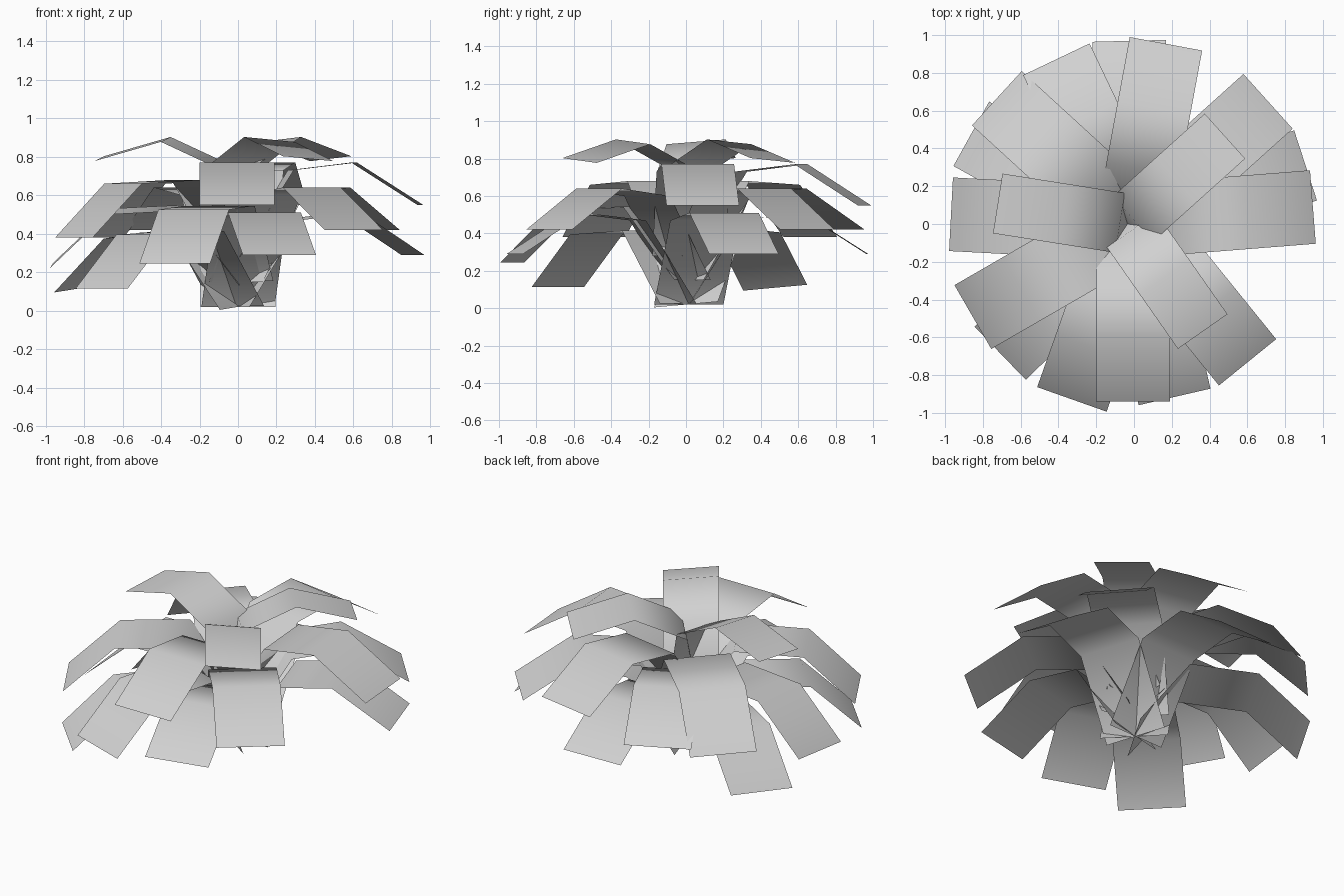
import bpy
import bmesh
from math import radians, sin, cos

cube = bpy.data.objects.get("Cube")
if cube:
    bpy.data.objects.remove(cube, do_unlink=True)

# Single leaf colour
grey = bpy.data.materials.new("pale_grey")
grey.use_nodes = True
colour = (0.64, 0.64, 0.64, 1)
grey.diffuse_color = colour
grey.node_tree.nodes["Principled BSDF"].inputs["Base Color"].default_value = colour


def leaf(name, azimuth, profile, width, lift, centre, roll):
    """Folded strip: (radius, height) profile swept sideways, turned to azimuth."""
    a = radians(azimuth)
    bm = bmesh.new()
    rows = []
    for r, z in profile:
        rows.append([bm.verts.new((centre[0] + r * cos(a) - s * sin(a),
                                   centre[1] + r * sin(a) + s * cos(a),
                                   z + lift - s * roll)) for s in (-width / 2, width / 2)])
    for p, q in zip(rows, rows[1:]):
        bm.faces.new((p[0], q[0], q[1], p[1]))
    mesh = bpy.data.meshes.new(name)
    bm.to_mesh(mesh)
    bm.free()
    mesh.materials.append(grey)
    mesh.shade_smooth()
    bpy.context.collection.objects.link(bpy.data.objects.new(name, mesh))


# Leaf shapes from base to tip
crown = [(-0.03, 0.36), (0.04, 0.75), (0.345, 0.89), (0.695, 0.79)]
upright = [(0.0, 0.02), (0.28, 0.47), (0.61, 0.51), (0.955, 0.29)]
drooping = [(0.0, 0.02), (0.29, 0.41), (0.69, 0.39), (0.985, 0.11)]

# Tiers: name, shape, width, lift, centre, sideways roll, leaf directions
tiers = [
    ("crown_leaf", crown, 0.32, 0, (-0.035, 0), 0.08, (171, 42, -55)),
    ("upper_leaf", upright, 0.39, 0.26, (-0.005, 0.015), 0, (-90, 4.5, 79.5)),
    ("middle_leaf", upright, 0.39, 0.13, (0, 0.01), 0, (-51, 42, 115.5)),
    ("lower_leaf", upright, 0.39, 0, (0, 0.015), 0, (-77, 18, 91.5)),
    ("drooping_upper_leaf", drooping, 0.39, 0.27, (0, 0), 0, (210, 137.5)),
    ("drooping_middle_leaf", drooping, 0.39, 0.135, (0, 0), 0, (-109.5,)),
    ("drooping_side_leaf", drooping, 0.39, 0.125, (0.015, 0), 0.08, (177,)),
    ("drooping_lower_leaf", drooping, 0.39, 0.005, (0, 0), 0, (-136,)),
    ("drooping_back_leaf", drooping, 0.39, 0, (0, 0), 0.08, (151,)),
]
for name, shape, width, lift, centre, roll, directions in tiers:
    for i, azimuth in enumerate(directions, 1):
        leaf(f"{name}_{i}", azimuth, shape, width, lift, centre, roll)
